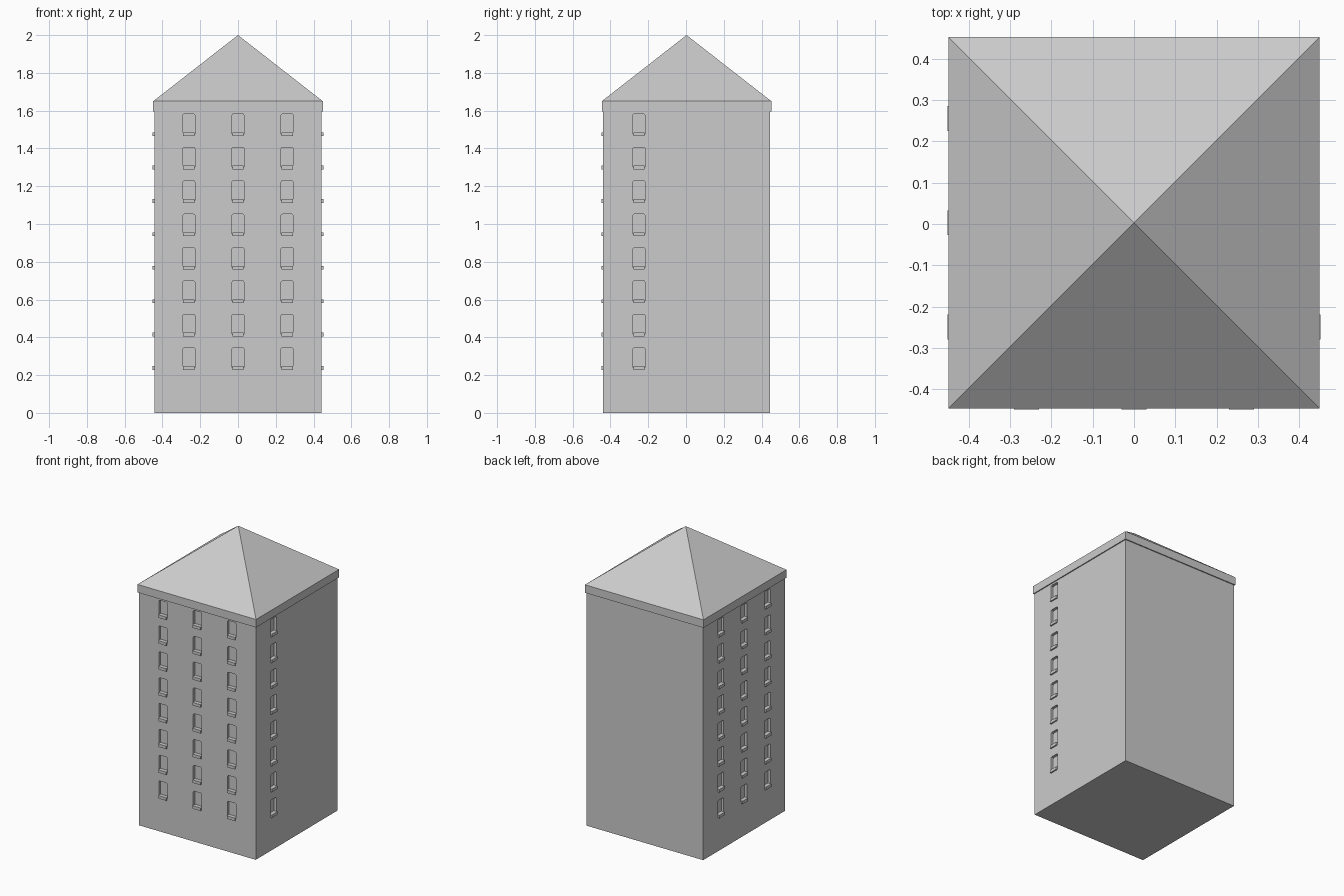
import bpy, bmesh
from math import radians
from mathutils import Matrix, Vector

if "Cube" in bpy.data.objects:
    bpy.data.objects.remove(bpy.data.objects["Cube"])

HALF = 0.442          # half width of the walls
EAVE = 0.449          # half width of the eaves
EAVE_Z, ROOF_Z, TOP = 1.595, 1.65, 2.0
CY = 0.003            # slight shift because the sills stick out in front
ROWS, PITCH, SILL_Z = 8, 0.1768, 0.228

# (side rotation, column positions along that wall)
SIDES = [(0, (-0.26, 0, 0.26)),
         (-90, (-0.252, 0, 0.252)),
         (90, (-0.252,))]


def finish(name, bm):
    bmesh.ops.recalc_face_normals(bm, faces=bm.faces[:])
    mesh = bpy.data.meshes.new(name)
    bm.to_mesh(mesh)
    bm.free()
    ob = bpy.data.objects.new(name, mesh)
    bpy.context.collection.objects.link(ob)
    return ob


def prism(bm, profile, near, far, mat):
    """Extrude an x/z profile between two y values, then place it."""
    a = [bm.verts.new(mat @ Vector((x, near, z))) for x, z in profile]
    b = [bm.verts.new(mat @ Vector((x, far, z))) for x, z in profile]
    bm.faces.new(a)
    bm.faces.new(b[::-1])
    n = len(a)
    for i in range(n):
        bm.faces.new((a[i], b[i], b[(i + 1) % n], a[(i + 1) % n]))


def on_all_windows(name, profile, near, far):
    bm = bmesh.new()
    for angle, columns in SIDES:
        turn = Matrix.Translation((0, CY, 0)) @ Matrix.Rotation(radians(angle), 4, 'Z')
        for x in columns:
            for row in range(ROWS):
                spot = Matrix.Translation((x, 0, SILL_Z + row * PITCH))
                prism(bm, profile, near, far, turn @ spot)
    return finish(name, bm)


def rect(w, z0, z1):
    return [(-w, z0), (w, z0), (w, z1), (-w, z1)]


# Walls
bm = bmesh.new()
prism(bm, rect(HALF, 0, EAVE_Z + 0.02), -HALF, HALF, Matrix.Translation((0, CY, 0)))
walls = finish("walls", bm)

# Window recesses, with softly clipped top corners
opening = [(-0.032, 0.012), (0.032, 0.012), (0.032, 0.11), (0.029, 0.115),
           (0.024, 0.117), (-0.024, 0.117), (-0.029, 0.115), (-0.032, 0.11)]
cutter = on_all_windows("window_cutter", opening, -HALF - 0.02, -HALF + 0.018)
cutter.hide_render = True
cutter.hide_set(True)
cut = walls.modifiers.new("windows", 'BOOLEAN')
cut.operation = 'DIFFERENCE'
cut.solver = 'EXACT'
cut.object = cutter

# Window sills
on_all_windows("window_sills", rect(0.03, 0, 0.02), -HALF - 0.0095, -HALF + 0.017)

# Eaves band and pyramid roof in one solid
bm = bmesh.new()
prism(bm, rect(EAVE, EAVE_Z, ROOF_Z), -EAVE, EAVE, Matrix.Translation((0, CY, 0)))
top = max(bm.faces, key=lambda f: f.calc_center_median().z)
bmesh.ops.poke(bm, faces=[top])
max(bm.verts, key=lambda v: (round(v.co.z, 4), -abs(v.co.x))).co = (0, CY, TOP)
finish("roof", bm)
